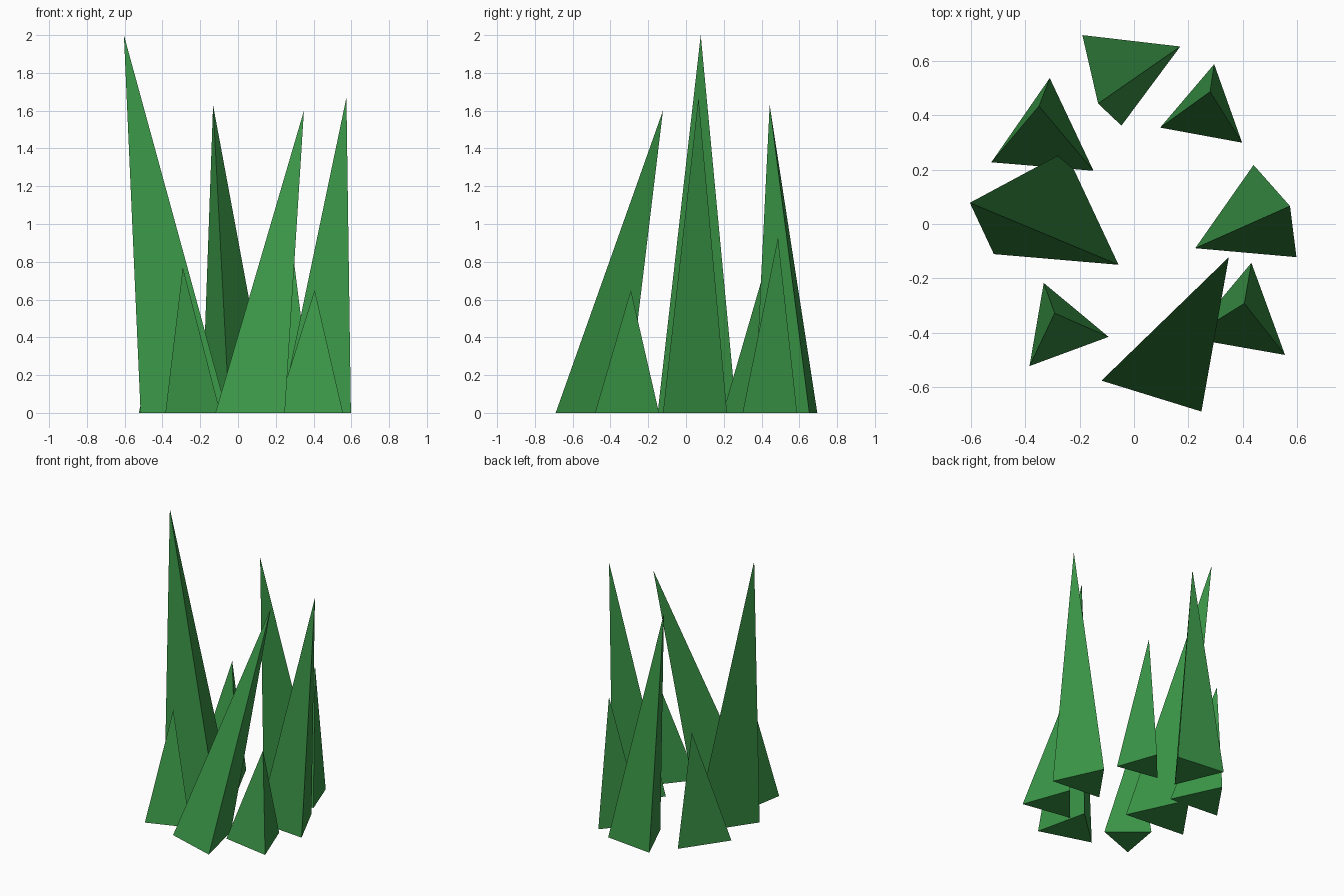
import bpy, bmesh
from math import radians
from mathutils import Vector, Matrix

if "Cube" in bpy.data.objects:
    bpy.data.objects.remove(bpy.data.objects["Cube"])

green = bpy.data.materials.new("grass_green")
green.diffuse_color = (0.042, 0.30, 0.062, 1)
green.use_nodes = True
green.node_tree.nodes["Principled BSDF"].inputs["Base Color"].default_value = green.diffuse_color


def blade(name, centre, corner, tip):
    """Three-sided spike: triangular base around centre, leaning to tip."""
    c = Vector((*centre, 0))
    arm = Vector((*corner, 0)) - c
    bm = bmesh.new()
    base = [bm.verts.new(c + Matrix.Rotation(radians(120 * i), 3, 'Z') @ arm)
            for i in range(3)]
    bm.faces.new(base[::-1])
    top = bm.verts.new(tip)
    for i in range(3):
        bm.faces.new((base[i], base[(i + 1) % 3], top))
    bmesh.ops.recalc_face_normals(bm, faces=bm.faces[:])
    mesh = bpy.data.meshes.new(name)
    bm.to_mesh(mesh)
    bm.free()
    mesh.materials.append(green)
    bpy.context.collection.objects.link(bpy.data.objects.new(name, mesh))


# Ring of blades: base centre, one base corner, tip
blades = {
    "back": ((-0.022, 0.570), (-0.19, 0.695), (-0.132, 0.443, 1.63)),
    "back_right": ((0.263, 0.414), (0.295, 0.588), (0.28, 0.487, 0.93)),
    "right": ((0.421, 0.002), (0.44, 0.217), (0.574, 0.066, 1.67)),
    "front_right": ((0.396, -0.348), (0.432, -0.143), (0.406, -0.292, 0.65)),
    "front": ((0.097, -0.527), (0.248, -0.69), (0.349, -0.122, 1.60)),
    "front_left": ((-0.270, -0.385), (-0.332, -0.217), (-0.292, -0.328, 0.77)),
    "left": ((-0.275, 0.002), (-0.057, -0.15), (-0.604, 0.078, 2.0)),
    "back_left": ((-0.328, 0.320), (-0.31, 0.537), (-0.35, 0.434, 0.82)),
}
for side, spec in blades.items():
    blade("grass_blade_" + side, *spec)
